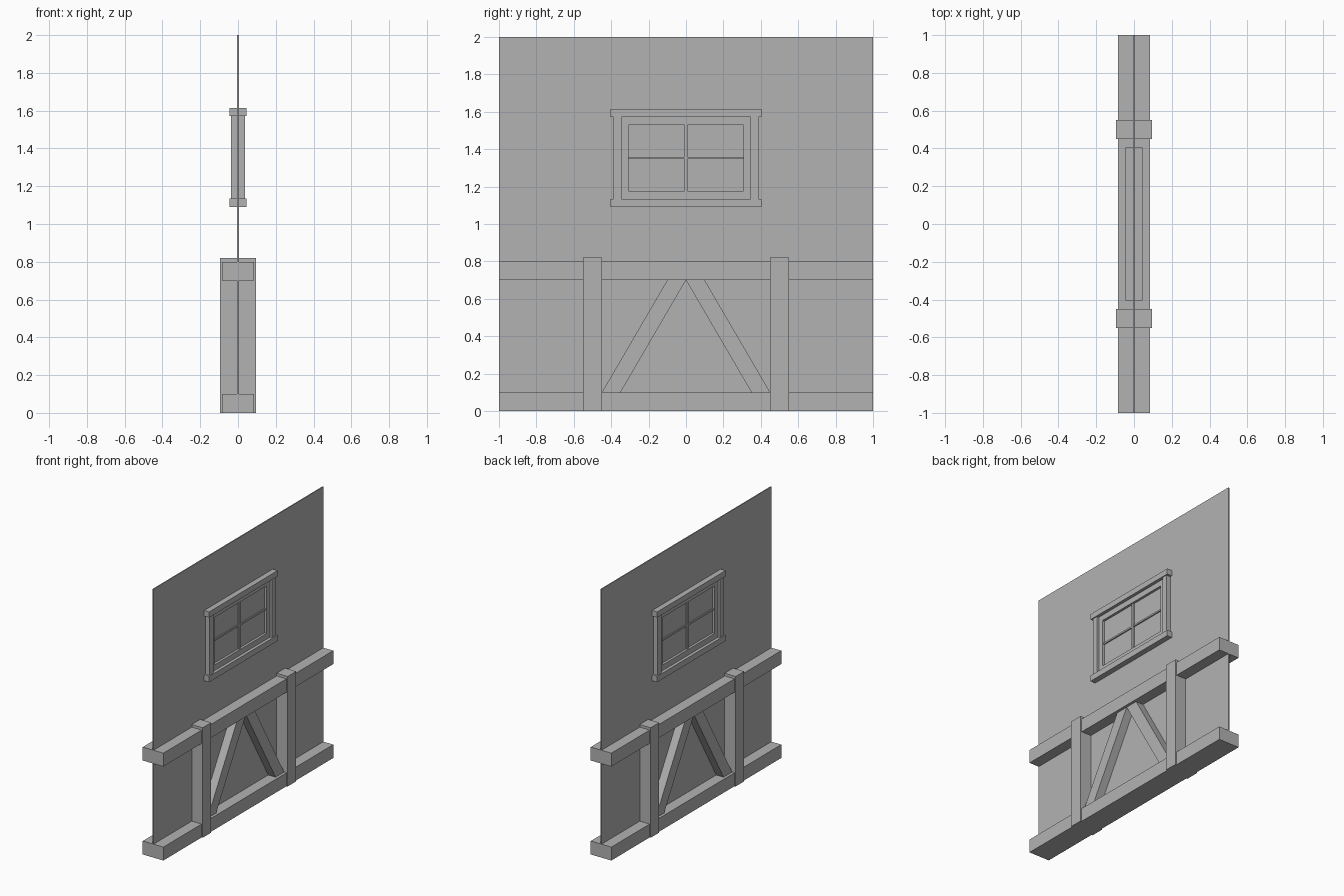
import bpy
import bmesh

cube = bpy.data.objects.get("Cube")
if cube:
    bpy.data.objects.remove(cube, do_unlink=True)

COLOUR = (0.45, 0.45, 0.45, 1)
grey = bpy.data.materials.new("plain grey")
grey.use_nodes = True
grey.diffuse_color = COLOUR
grey.node_tree.nodes["Principled BSDF"].inputs["Base Color"].default_value = COLOUR


def prism(name, depth, outline):
    """Extrude a (y, z) outline to +/- depth along x."""
    bm = bmesh.new()
    face = bm.faces.new([bm.verts.new((-depth, y, z)) for y, z in outline])
    out = bmesh.ops.extrude_face_region(bm, geom=[face])
    moved = [v for v in out["geom"] if isinstance(v, bmesh.types.BMVert)]
    bmesh.ops.translate(bm, verts=moved, vec=(2 * depth, 0, 0))
    bmesh.ops.recalc_face_normals(bm, faces=bm.faces)
    mesh = bpy.data.meshes.new(name)
    bm.to_mesh(mesh)
    bm.free()
    mesh.materials.append(grey)
    obj = bpy.data.objects.new(name, mesh)
    bpy.context.collection.objects.link(obj)
    return obj


def box(name, depth, y0, y1, z0, z1):
    return prism(name, depth, [(y0, z0), (y1, z0), (y1, z1), (y0, z1)])


# Thin wall panel, also the window pane
box("wall_panel", 0.004, -1, 1, 0, 2)

# Horizontal beams
box("sill_beam", 0.085, -1, 1, 0, 0.1)
box("middle_beam", 0.085, -1, 1, 0.7, 0.8)

# Window: head and sill caps, sash rails, glazing bars
box("window_head", 0.045, -0.404, 0.404, 1.572, 1.614)
box("window_sill", 0.045, -0.404, 0.404, 1.09, 1.134)
box("sash_top_rail", 0.022, -0.345, 0.345, 1.53, 1.572)
box("sash_bottom_rail", 0.022, -0.345, 0.345, 1.134, 1.176)
box("glazing_bar_upright", 0.014, -0.008, 0.008, 1.176, 1.53)
box("glazing_bar_level", 0.013, -0.307, 0.307, 1.347, 1.359)

# Parts mirrored between the front and back halves
for side, s in (("front", -1), ("back", 1)):
    box(side + "_post", 0.094, s * 0.45, s * 0.55, 0, 0.82)
    prism(side + "_brace", 0.065,
          [(s * 0.45, 0.1), (s * 0.35, 0.1), (0, 0.7), (s * 0.1, 0.7)])
    box(side + "_window_jamb", 0.038, s * 0.345, s * 0.388, 1.134, 1.572)
    box(side + "_sash_stile", 0.022, s * 0.307, s * 0.345, 1.176, 1.53)
